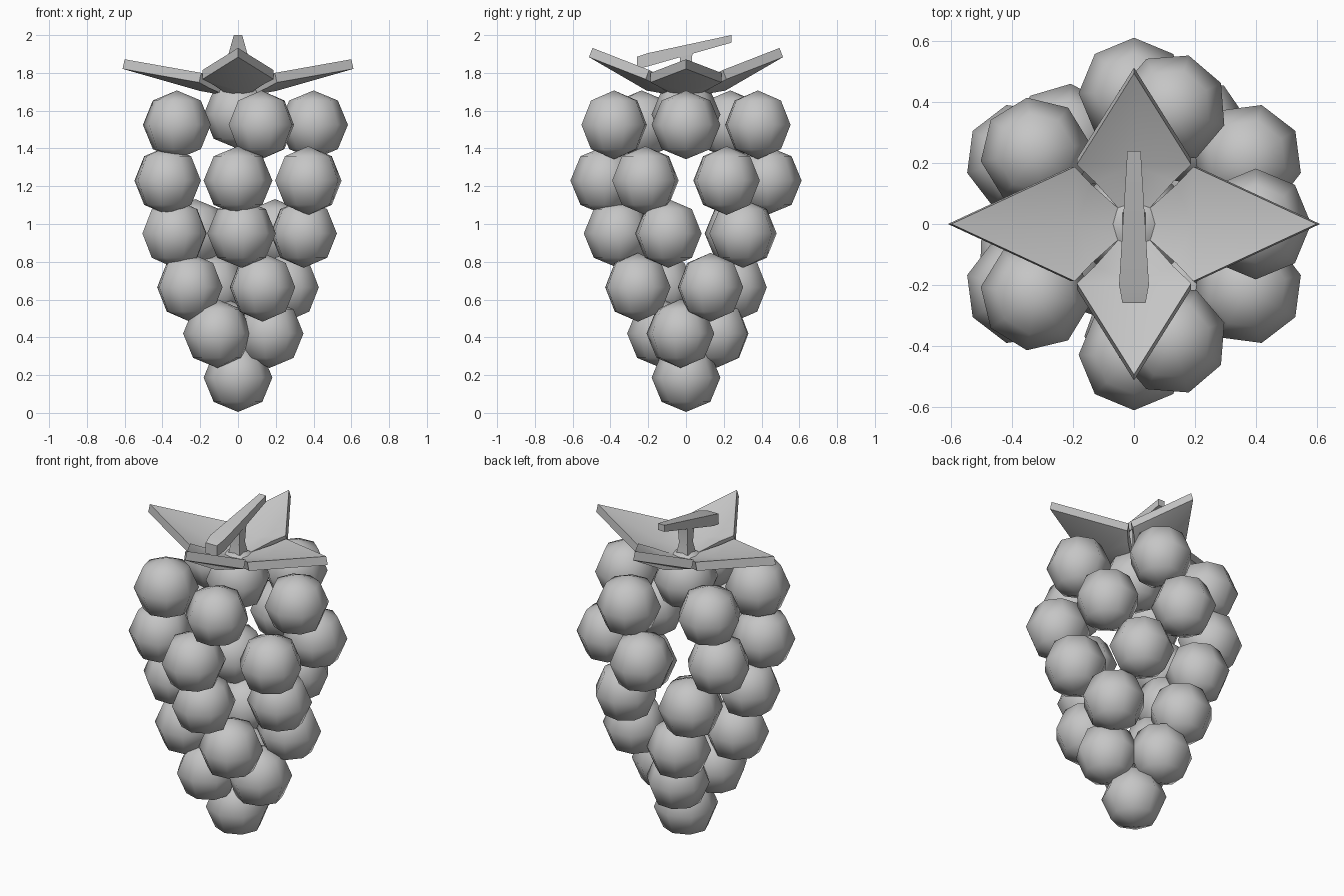
import bpy, bmesh, math
from mathutils import Matrix, Vector

if "Cube" in bpy.data.objects:
    bpy.data.objects.remove(bpy.data.objects["Cube"])

grey = bpy.data.materials.new("soft_grey")
grey.diffuse_color = (0.56, 0.56, 0.56, 1)
grey.use_nodes = True
grey.node_tree.nodes["Principled BSDF"].inputs["Base Color"].default_value = grey.diffuse_color


def finish(bm, name, angle):
    """Turn a bmesh into a named, shaded object."""
    bmesh.ops.recalc_face_normals(bm, faces=bm.faces)
    mesh = bpy.data.meshes.new(name)
    bm.to_mesh(mesh)
    bm.free()
    mesh.materials.append(grey)
    obj = bpy.data.objects.new(name, mesh)
    bpy.context.collection.objects.link(obj)
    bpy.ops.object.select_all(action='DESELECT')
    obj.select_set(True)
    bpy.context.view_layer.objects.active = obj
    bpy.ops.object.shade_smooth_by_angle(angle=math.radians(angle))
    return obj


def ring(name, count, radius, z, start):
    """A ring of low-poly balls around the bunch axis."""
    bm = bmesh.new()
    for i in range(count):
        a = math.radians(start + 360 * i / count)
        m = (Matrix.Translation((radius * math.cos(a), radius * math.sin(a), z))
             @ Matrix.Rotation(a, 4, 'Z'))
        bmesh.ops.create_uvsphere(bm, u_segments=8, v_segments=4,
                                  radius=0.182, matrix=m)
    finish(bm, name, 80)


# Berries, from the bottom tip to the top
ring("berry_tip", 1, 0, 0.187, 0)
ring("berry_ring_1", 3, 0.17, 0.42, -10)
ring("berry_ring_2", 4, 0.286, 0.665, 27)
ring("berry_ring_3", 5, 0.36, 0.95, -87)
ring("berry_ring_4", 6, 0.43, 1.23, 30)
ring("berry_ring_5", 5, 0.40, 1.525, 0)
ring("berry_top_centre", 1, 0, 1.58, 0)


def leaf(name, length, tip_z, shoulder_z, turn):
    """A scooped, pointed leaf slab with its inner end near the axis."""
    outline = [(length, 0, tip_z), (0.195, 0.188, shoulder_z),
               (0.14, 0.13, shoulder_z - 0.03), (0.05, 0.05, 1.73),
               (0.05, -0.05, 1.73), (0.14, -0.13, shoulder_z - 0.03),
               (0.195, -0.188, shoulder_z)]
    hub = (0.19, 0, 1.755)
    slope = (tip_z - 1.74) / length
    drop = Vector((slope, 0, -1)).normalized() * 0.052
    bm = bmesh.new()
    top = [bm.verts.new(p) for p in outline]
    low = [bm.verts.new(Vector(p) + drop) for p in outline]
    top_mid = bm.verts.new(hub)
    low_mid = bm.verts.new(Vector(hub) + drop)
    n = len(outline)
    for i in range(n):
        j = (i + 1) % n
        bm.faces.new((top[i], top[j], top_mid))
        bm.faces.new((low[j], low[i], low_mid))
        bm.faces.new((top[j], top[i], low[i], low[j]))
    bmesh.ops.rotate(bm, verts=bm.verts,
                     matrix=Matrix.Rotation(math.radians(turn), 3, 'Z'))
    finish(bm, name, 40)


# Leaves: the side pair is longer and flatter than the front and back pair
for side, turn in (("right", 0), ("left", 180)):
    leaf("leaf_" + side, 0.60, 1.872, 1.80, turn)
for side, turn in (("back", 90), ("front", 270)):
    leaf("leaf_" + side, 0.495, 1.932, 1.815, turn)


def loft(name, sections):
    """Join a series of four-cornered sections into a closed bar."""
    bm = bmesh.new()
    loops = [[bm.verts.new(p) for p in s] for s in sections]
    for a, b in zip(loops, loops[1:]):
        for i in range(4):
            j = (i + 1) % 4
            bm.faces.new((a[i], a[j], b[j], b[i]))
    bm.faces.new(loops[0])
    bm.faces.new(loops[-1])
    finish(bm, name, 30)


# Tapered stalk lying across the top: y, half width, bottom z, top z
loft("stalk", [[(-w, y, lo), (w, y, lo), (w, y, hi), (-w, y, hi)]
               for y, w, lo, hi in ((-0.26, 0.038, 1.82, 1.885),
                                    (-0.20, 0.049, 1.835, 1.905),
                                    (0.24, 0.022, 1.96, 2.0))])

# Short post between the top berry and the stalk
loft("stalk_post", [[(-w, -w, z), (w, -w, z), (w, w, z), (-w, w, z)]
                    for w, z in ((0.045, 1.70), (0.028, 1.80), (0.034, 1.91))])
